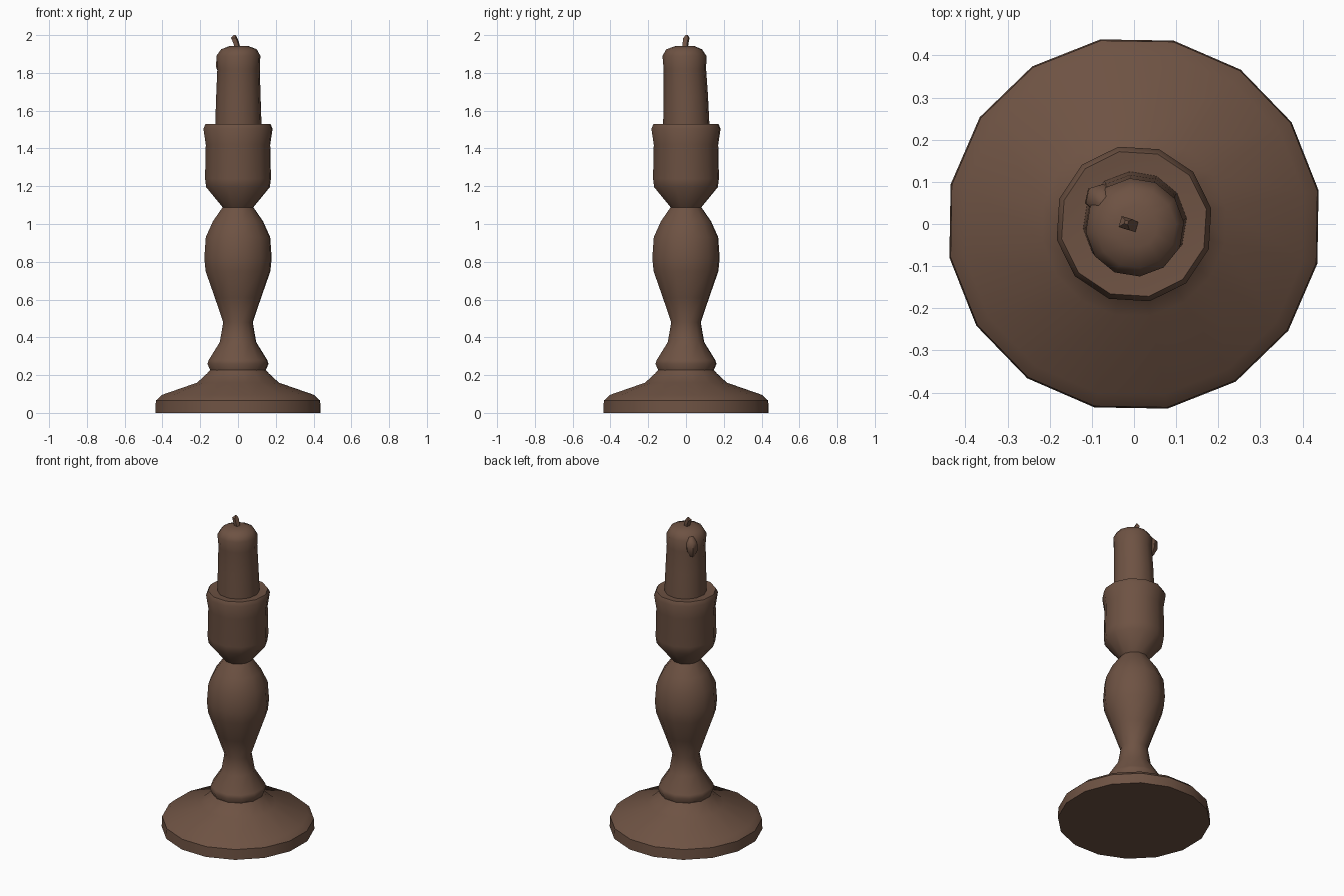
import bpy, math

if "Cube" in bpy.data.objects:
    bpy.data.objects.remove(bpy.data.objects["Cube"])

brown = bpy.data.materials.new("dark_brown")
brown.diffuse_color = (0.155, 0.085, 0.056, 1)
brown.use_nodes = True
brown.node_tree.nodes["Principled BSDF"].inputs["Base Color"].default_value = brown.diffuse_color


def finish(name, verts, faces, angle):
    me = bpy.data.meshes.new(name)
    me.from_pydata(verts, [], faces)
    me.materials.append(brown)
    ob = bpy.data.objects.new(name, me)
    bpy.context.collection.objects.link(ob)
    bpy.ops.object.select_all(action='DESELECT')
    bpy.context.view_layer.objects.active = ob
    ob.select_set(True)
    bpy.ops.object.shade_smooth_by_angle(angle=math.radians(angle))
    return ob


def lathe(name, rings, sides, turn=0.0, angle=40):
    """rings: (radius, z, centre x, centre y), from bottom to top; closed by end caps"""
    verts, faces = [], []
    for r, z, cx, cy in rings:
        for i in range(sides):
            a = 2 * math.pi * i / sides + turn
            verts.append((cx + r * math.cos(a), cy + r * math.sin(a), z))
    for k in range(len(rings) - 1):
        for i in range(sides):
            j = (i + 1) % sides
            faces.append((k * sides + i, k * sides + j,
                          (k + 1) * sides + j, (k + 1) * sides + i))
    faces.append(tuple(reversed(range(sides))))
    top = (len(rings) - 1) * sides
    faces.append(tuple(range(top, top + sides)))
    return finish(name, verts, faces, angle)


def centred(profile):
    return [(r, z, 0, 0) for r, z in profile]


# wide round foot
lathe("base", centred([(0.445, 0), (0.442, 0.065), (0.41, 0.095), (0.22, 0.16),
                       (0.165, 0.21), (0.15, 0.228)]), 16, 0.18)

# turned baluster stem
lathe("stem", centred([(0.145, 0.215), (0.165, 0.26), (0.158, 0.28), (0.098, 0.375),
                       (0.08, 0.48), (0.125, 0.61), (0.175, 0.75), (0.182, 0.82),
                       (0.174, 0.93), (0.135, 1.015), (0.082, 1.09)]), 12, 0.2, 50)

# candle cup with flared rim and shallow seat
lathe("cup", centred([(0.08, 1.085), (0.172, 1.195), (0.178, 1.24), (0.174, 1.42),
                      (0.187, 1.505), (0.175, 1.53), (0.13, 1.525)]), 12, 0.2)

# candle, slightly tapered with a rounded melted top
lathe("candle", [(0.124, 1.50, 0.002, 0.002), (0.118, 1.68, 0.002, -0.001),
                 (0.113, 1.82, 0.003, -0.006), (0.117, 1.89, 0.002, -0.008),
                 (0.095, 1.925, 0.005, -0.01), (0.05, 1.942, 0.005, -0.005)], 12, 0.1, 50)

# wax drip bulging from the left rear of the candle top
lathe("wax_drip", [(0.015, 1.79, -0.083, 0.055), (0.035, 1.83, -0.083, 0.06),
                   (0.036, 1.88, -0.08, 0.06), (0.015, 1.91, -0.07, 0.05)], 6, 0.3, 50)

# bent wick
lathe("wick", [(0.016, 1.925, 0.0, -0.005), (0.018, 1.96, -0.01, -0.002),
               (0.019, 1.985, -0.02, 0.002), (0.006, 2.0, -0.018, 0.004)], 4, 0.5, 30)
